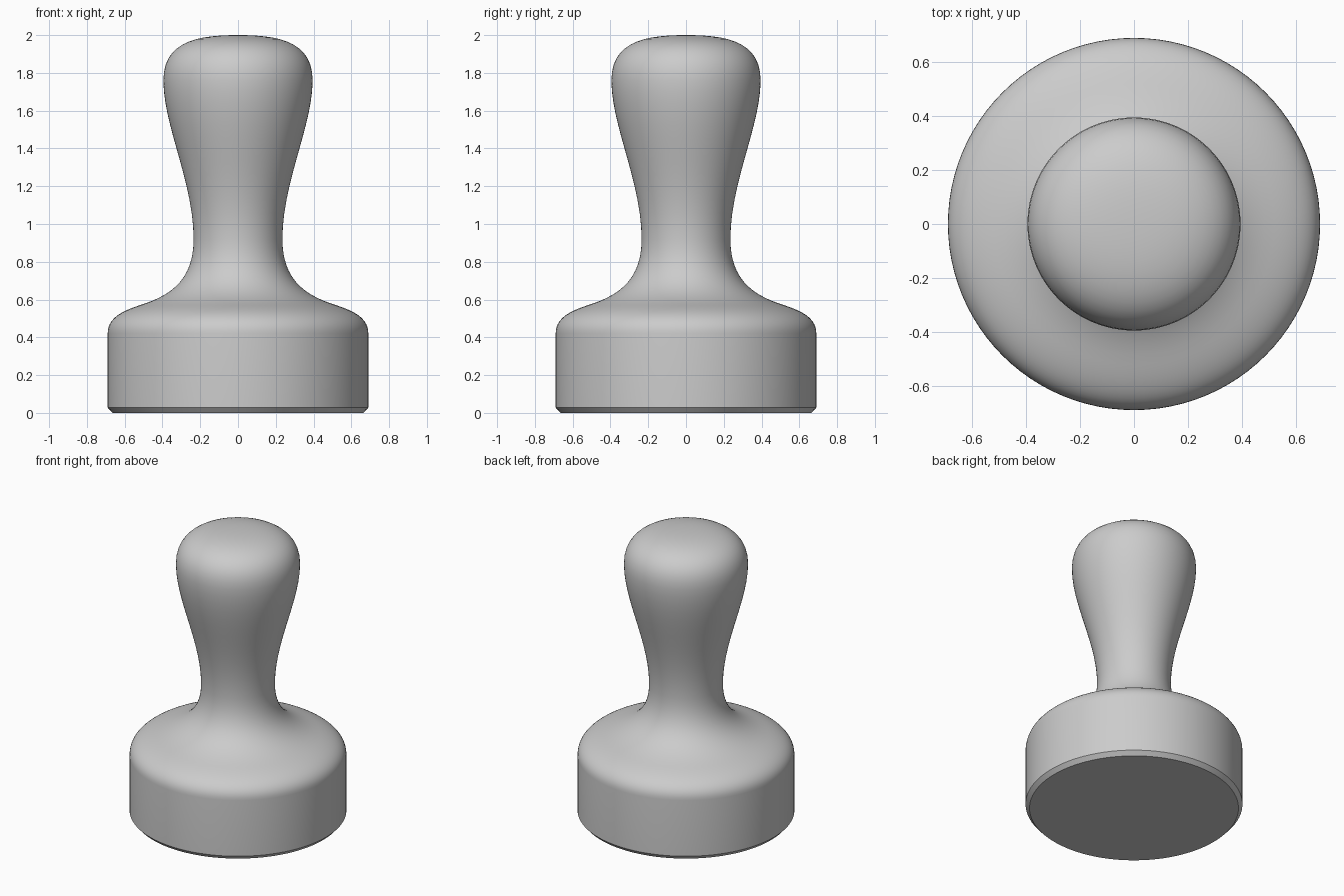
import bpy
import bmesh
import math
from mathutils import Vector
from mathutils.geometry import interpolate_bezier

cube = bpy.data.objects.get("Cube")
if cube:
    bpy.data.objects.remove(cube, do_unlink=True)

SEGMENTS = 96
STEPS = 14


def make_material(name, rgb):
    mat = bpy.data.materials.new(name)
    mat.use_nodes = True
    color = (*rgb, 1.0)
    mat.diffuse_color = color
    mat.node_tree.nodes["Principled BSDF"].inputs["Base Color"].default_value = color
    return mat


def lathe(name, profile, mat):
    """Revolve (radius, height) points around the z axis."""
    bm = bmesh.new()
    verts = [bm.verts.new((r, 0, z)) for r, z in profile]
    edges = [bm.edges.new(pair) for pair in zip(verts, verts[1:])]
    bmesh.ops.spin(bm, geom=verts + edges, cent=(0, 0, 0), axis=(0, 0, 1),
                   angle=math.tau, steps=SEGMENTS, use_duplicate=False)
    bmesh.ops.remove_doubles(bm, verts=bm.verts, dist=0.0001)
    bmesh.ops.recalc_face_normals(bm, faces=bm.faces)
    mesh = bpy.data.meshes.new(name)
    bm.to_mesh(mesh)
    bm.free()
    obj = bpy.data.objects.new(name, mesh)
    bpy.context.collection.objects.link(obj)
    mesh.materials.append(mat)
    bpy.ops.object.select_all(action="DESELECT")
    obj.select_set(True)
    bpy.context.view_layer.objects.active = obj
    bpy.ops.object.shade_smooth_by_angle(angle=math.radians(30))
    return obj


# Flat underside, chamfered rim and straight base wall
profile = [(0, 0), (0.665, 0), (0.69, 0.028)]

# Curved outline: start, two handles, end (radius, height)
curves = [
    ((0.69, 0.42), (0.69, 0.505), (0.61, 0.54), (0.52, 0.57)),      # shoulder
    ((0.52, 0.57), (0.36, 0.62), (0.235, 0.70), (0.235, 0.92)),     # flare to neck
    ((0.235, 0.92), (0.235, 1.22), (0.395, 1.52), (0.395, 1.76)),   # grip
    ((0.395, 1.76), (0.395, 1.97), (0.21, 2.0), (0, 2.0)),          # rounded top
]
for i, curve in enumerate(curves):
    points = interpolate_bezier(*[Vector((r, z, 0)) for r, z in curve], STEPS)
    profile += [(p.x, p.y) for p in points[(1 if i else 0):]]

lathe("stamp_handle_and_base", profile, make_material("plain grey", (0.6, 0.6, 0.6)))
